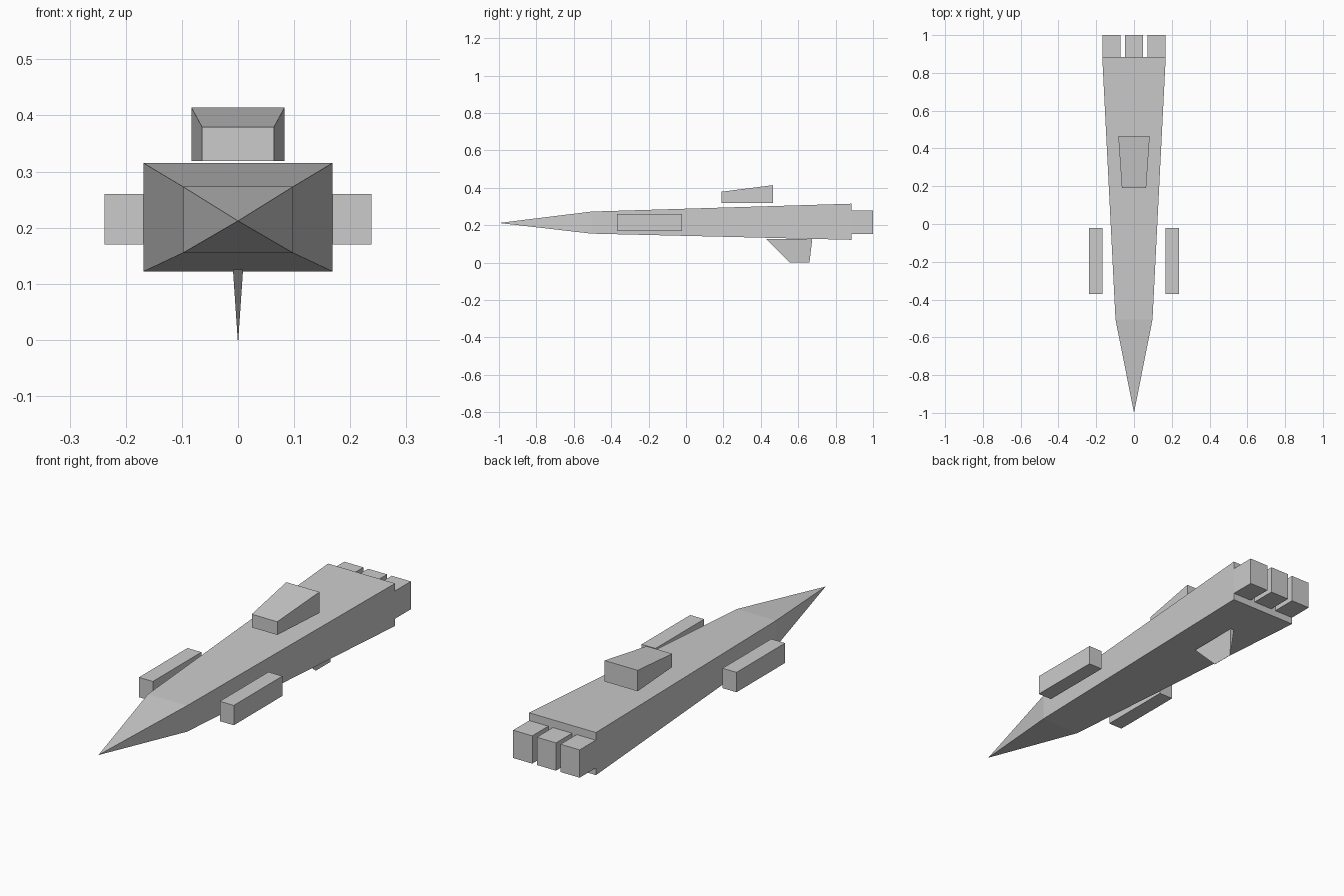
import bpy
import bmesh

cube = bpy.data.objects.get("Cube")
if cube:
    bpy.data.objects.remove(cube, do_unlink=True)

GREY = (0.6, 0.6, 0.6, 1)
hull_grey = bpy.data.materials.new("hull_grey")
hull_grey.use_nodes = True
hull_grey.diffuse_color = GREY
hull_grey.node_tree.nodes["Principled BSDF"].inputs["Base Color"].default_value = GREY


def finish(name, bm):
    bmesh.ops.recalc_face_normals(bm, faces=bm.faces)
    mesh = bpy.data.meshes.new(name)
    bm.to_mesh(mesh)
    bm.free()
    mesh.materials.append(hull_grey)
    obj = bpy.data.objects.new(name, mesh)
    bpy.context.collection.objects.link(obj)
    return obj


def rect_xz(y, half, low, high, cx=0):
    """Upright rectangle across the hull at a given y."""
    return [(cx - half, y, low), (cx + half, y, low),
            (cx + half, y, high), (cx - half, y, high)]


def loft(name, first, second, tip=None):
    """Join two rectangles into a solid, with an optional pointed front."""
    bm = bmesh.new()
    a = [bm.verts.new(p) for p in first]
    b = [bm.verts.new(p) for p in second]
    point = bm.verts.new(tip) if tip else None
    for i in range(4):
        j = (i + 1) % 4
        bm.faces.new((a[i], a[j], b[j], b[i]))
        if point:
            bm.faces.new((point, a[j], a[i]))
    if not point:
        bm.faces.new(a)
    bm.faces.new(b)
    return finish(name, bm)


# Tapered hull with pointed nose
loft("hull", rect_xz(-0.505, 0.098, 0.155, 0.273),
     rect_xz(0.885, 0.168, 0.122, 0.315), tip=(0, -1, 0.212))

# Wedge-shaped bridge above the hull
loft("bridge", rect_xz(0.19, 0.064, 0.319, 0.379),
     rect_xz(0.465, 0.083, 0.319, 0.414))

# Three engine blocks at the stern
for name, x in (("right_engine", -0.119), ("middle_engine", 0), ("left_engine", 0.119)):
    loft(name, rect_xz(0.885, 0.048, 0.154, 0.28, x), rect_xz(1, 0.048, 0.154, 0.28, x))

# Side pods
for name, x in (("right_pod", -0.203), ("left_pod", 0.203)):
    loft(name, rect_xz(-0.37, 0.035, 0.17, 0.26, x), rect_xz(-0.022, 0.035, 0.17, 0.26, x))


# Swept ventral fin, thinning to its lower edge
def rect_xy(z, half, front, back):
    return [(-half, front, z), (half, front, z), (half, back, z), (-half, back, z)]


loft("ventral_fin", rect_xy(0, 0.0005, 0.555, 0.66), rect_xy(0.125, 0.009, 0.43, 0.675))
